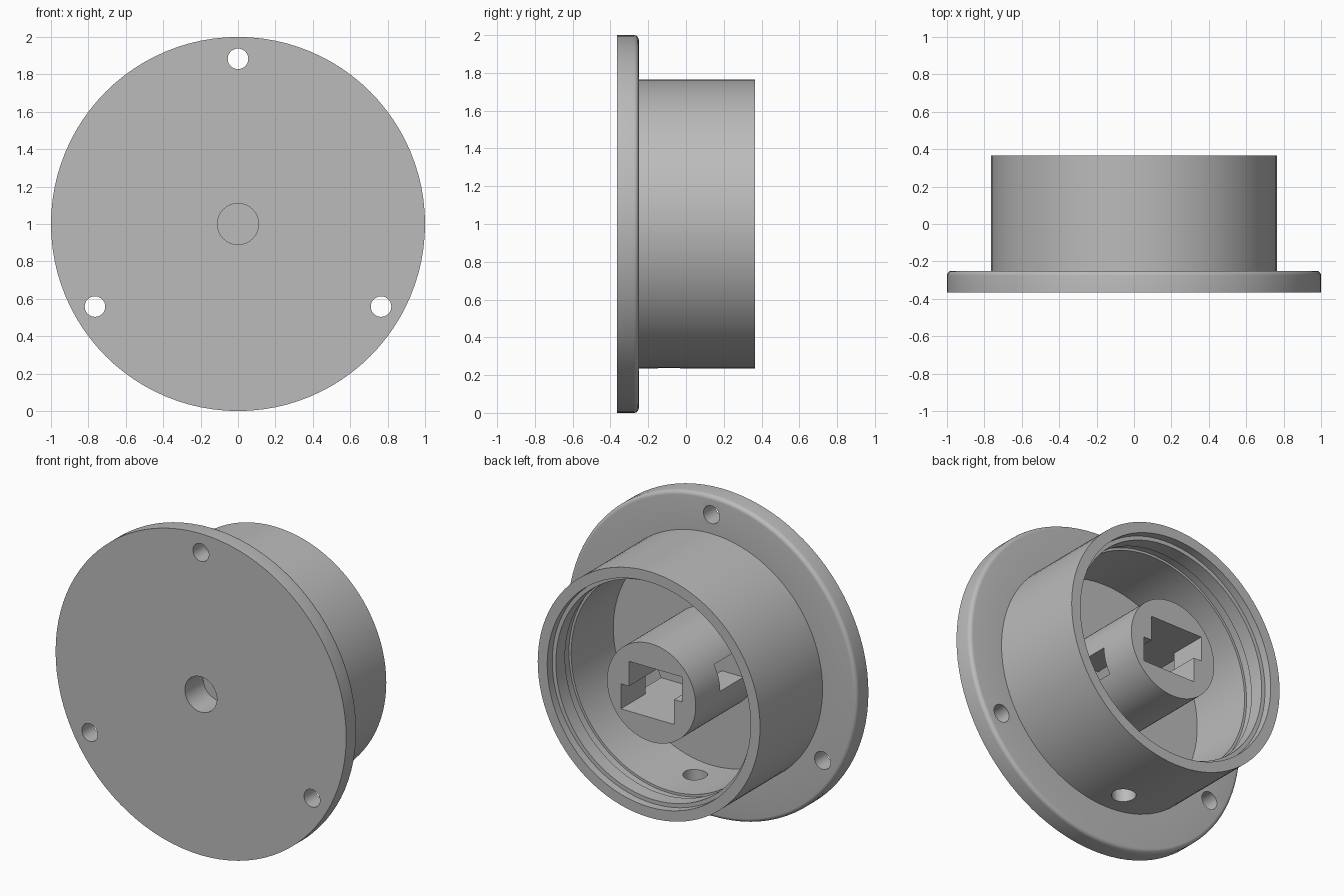
import bpy, bmesh, math
from mathutils import Matrix, Vector

CENTRE_Z = 1.0
SEGMENTS = 96

cube = bpy.data.objects.get("Cube")
if cube:
    bpy.data.objects.remove(cube, do_unlink=True)

# One plain grey material
grey = bpy.data.materials.new("plain_grey")
grey.use_nodes = True
colour = (0.5, 0.5, 0.5, 1)
grey.diffuse_color = colour
grey.node_tree.nodes["Principled BSDF"].inputs["Base Color"].default_value = colour


def make_object(name, bm):
    bmesh.ops.recalc_face_normals(bm, faces=bm.faces)
    mesh = bpy.data.meshes.new(name)
    bm.to_mesh(mesh)
    bm.free()
    mesh.materials.append(grey)
    obj = bpy.data.objects.new(name, mesh)
    obj.location.z = CENTRE_Z
    bpy.context.collection.objects.link(obj)
    return obj


def lathe(name, profile):
    """Spin (radius, y) points around the y axis."""
    bm = bmesh.new()
    verts = [bm.verts.new((r, y, 0)) for r, y in profile]
    edges = [bm.edges.new(pair) for pair in zip(verts, verts[1:])]
    bmesh.ops.spin(bm, geom=verts + edges, cent=(0, 0, 0), axis=(0, 1, 0),
                   angle=math.tau, steps=SEGMENTS, use_duplicate=False)
    bmesh.ops.remove_doubles(bm, verts=bm.verts, dist=0.0001)
    return make_object(name, bm)


def prism(name, outline, y0, y1):
    """Extrude an (x, z) outline along y."""
    bm = bmesh.new()
    face = bm.faces.new([bm.verts.new((x, y0, z)) for x, z in outline])
    result = bmesh.ops.extrude_face_region(bm, geom=[face])
    moved = [v for v in result["geom"] if isinstance(v, bmesh.types.BMVert)]
    bmesh.ops.translate(bm, verts=moved, vec=(0, y1 - y0, 0))
    return make_object(name, bm)


def rod(name, radius, depth, place, along_y):
    bm = bmesh.new()
    turn = Matrix.Rotation(math.pi / 2, 4, "X") if along_y else Matrix()
    bmesh.ops.create_cone(bm, cap_ends=True, segments=32, radius1=radius,
                          radius2=radius, depth=depth,
                          matrix=Matrix.Translation(Vector(place)) @ turn)
    return make_object(name, bm)


# Body: flange with rounded back edge, cup wall with stepped mouth, centre post
front, flange_back, rim, post_end = -0.365, -0.25, 0.365, 0.34
fillet = 0.025
rounded = [(1 - fillet + fillet * math.cos(a), flange_back - fillet + fillet * math.sin(a))
           for a in (math.radians(18 * i) for i in range(6))]
profile = [(0, -0.185), (0.11, -0.185), (0.11, front), (1, front)]
profile += rounded
profile += [(0.765, flange_back), (0.765, rim), (0.7, rim), (0.7, 0.315),
            (0.675, 0.315), (0.675, 0.225), (0.69, 0.225), (0.69, 0.165),
            (0.675, 0.165), (0.675, flange_back), (0.305, flange_back),
            (0.305, post_end), (0, post_end)]
body = lathe("flanged_socket", profile)

cutters = []

# Three screw holes through the flange
for degrees in (90, 210, 330):
    a = math.radians(degrees)
    cutters.append(rod("screw_hole", 0.055, 0.4,
                       (0.883 * math.cos(a), -0.3, 0.883 * math.sin(a)), True))

# Drain hole in the bottom of the cup
cutters.append(rod("drain_hole", 0.07, 0.3, (0, -0.09, -0.72), False))

# Stepped key slot in the end of the post
half, wide, narrow, pocket_end = 0.155, 0.21, 0.155, -0.13
side = [(-wide, 0), (-wide, half), (narrow, half), (narrow, 0)]
slot = side + [(-x, -z) for x, z in side]
cutters.append(prism("key_slot", slot, pocket_end, 0.5))

# Locking windows on opposite sides of the post
for s in (1, -1):
    window = [(-0.4 * s, 0), (-0.4 * s, half * s), (-0.1 * s, half * s), (-0.1 * s, 0)]
    cutters.append(prism("lock_window", window, pocket_end, 0.1))

bpy.ops.object.select_all(action="DESELECT")
bpy.context.view_layer.objects.active = body
body.select_set(True)
for cutter in cutters:
    cutter.hide_render = True
    mod = body.modifiers.new(cutter.name, "BOOLEAN")
    mod.operation = "DIFFERENCE"
    mod.solver = "EXACT"
    mod.object = cutter
    bpy.ops.object.modifier_apply(modifier=mod.name)
for cutter in cutters:
    bpy.data.objects.remove(cutter, do_unlink=True)

bpy.ops.object.shade_smooth_by_angle(angle=math.radians(30))
